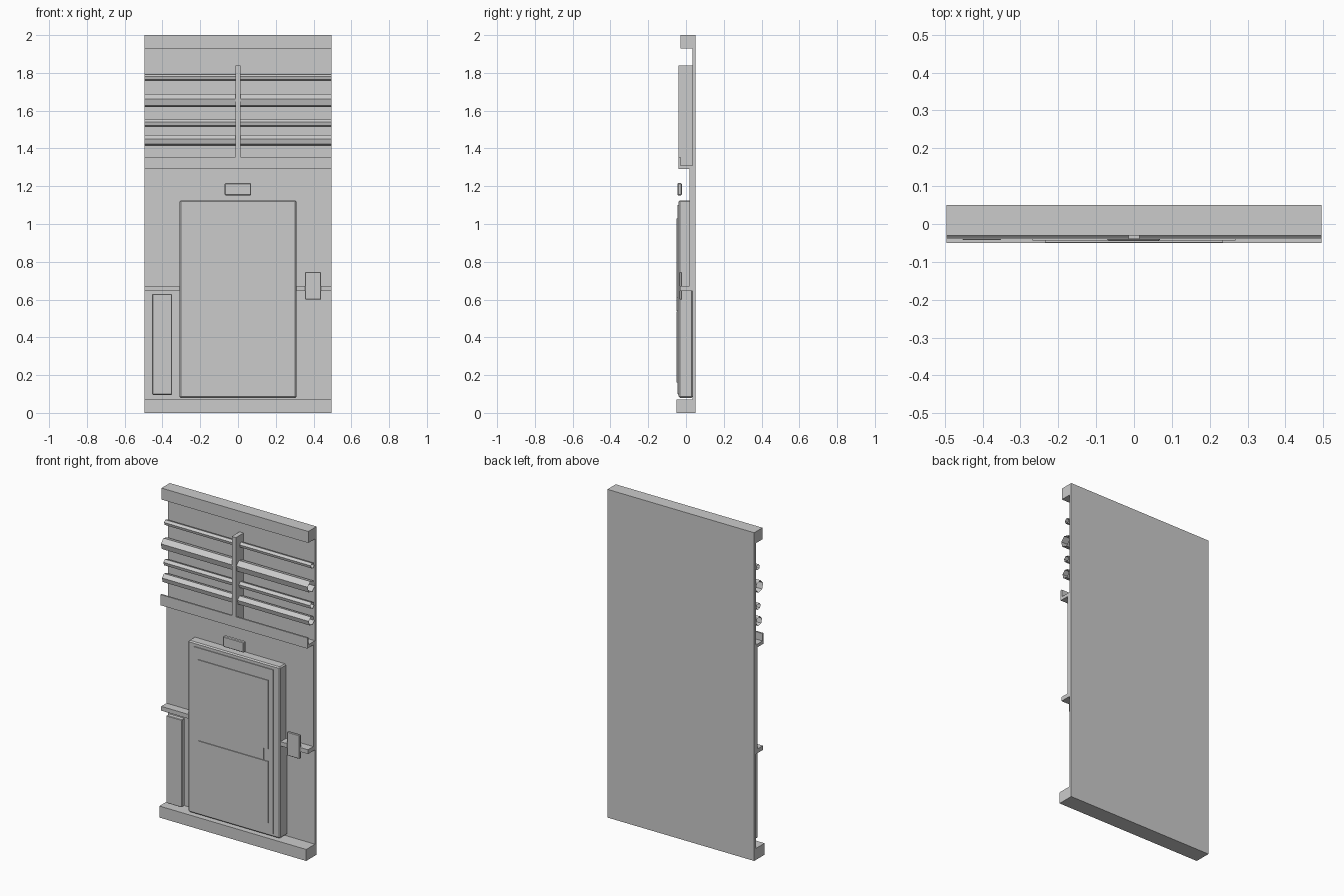
import bpy, bmesh, math
from mathutils import Vector

if "Cube" in bpy.data.objects:
    bpy.data.objects.remove(bpy.data.objects["Cube"])

grey = bpy.data.materials.new("plain_grey")
grey.diffuse_color = (0.6, 0.6, 0.6, 1)
grey.use_nodes = True
grey.node_tree.nodes["Principled BSDF"].inputs["Base Color"].default_value = grey.diffuse_color
HALF = 0.495  # half width of the wall section


def finish(name, bm):
    bmesh.ops.recalc_face_normals(bm, faces=bm.faces)
    mesh = bpy.data.meshes.new(name)
    bm.to_mesh(mesh)
    bm.free()
    mesh.materials.append(grey)
    obj = bpy.data.objects.new(name, mesh)
    bpy.context.collection.objects.link(obj)
    return obj


def prism(name, points, direction):
    """Extrude a flat outline along a direction."""
    bm = bmesh.new()
    face = bm.faces.new([bm.verts.new(p) for p in points])
    ext = bmesh.ops.extrude_face_region(bm, geom=[face])
    verts = [g for g in ext["geom"] if isinstance(g, bmesh.types.BMVert)]
    bmesh.ops.translate(bm, verts=verts, vec=Vector(direction))
    return finish(name, bm)


def box(name, x0, x1, y0, y1, z0, z1, chamfer=0):
    bm = bmesh.new()
    bmesh.ops.create_cube(bm, size=1)
    for v in bm.verts:
        v.co = (x1 if v.co.x > 0 else x0, y1 if v.co.y > 0 else y0, z1 if v.co.z > 0 else z0)
    if chamfer:
        bmesh.ops.bevel(bm, geom=bm.edges[:], offset=chamfer, segments=1,
                        affect='EDGES', profile=0.5)
    return finish(name, bm)


def open_pipe(name, y, z, r, sides=6):
    """Uncapped tube running along x."""
    bm = bmesh.new()
    rings = []
    for x in (-HALF, HALF):
        ring = []
        for i in range(sides):
            a = math.radians(15) + math.tau * i / sides
            ring.append(bm.verts.new((x, y - r * math.cos(a), z + r * math.sin(a))))
        rings.append(ring)
    for i in range(sides):
        j = (i + 1) % sides
        bm.faces.new((rings[0][i], rings[0][j], rings[1][j], rings[1][i]))
    return finish(name, bm)


# Wall with plinth, stepped face, cable tray and top cap in one profile (y, z)
profile = [(0.05, 0), (0.05, 2), (-0.03, 2), (-0.03, 1.93), (0.034, 1.93),
           (0.034, 1.31), (-0.03, 1.31), (-0.03, 1.355), (-0.04, 1.355),
           (-0.04, 1.29), (0.018, 1.29), (0.018, 0.66), (0.034, 0.66),
           (0.034, 0.07), (-0.05, 0.07), (-0.05, 0)]
prism("wall", [(-HALF, y, z) for y, z in profile], (2 * HALF, 0, 0))

# Pipes and the bracket holding them
for i, (y, z, r) in enumerate([(0.012, 1.776, 0.017), (-0.001, 1.653, 0.036),
                               (0.008, 1.535, 0.02), (0.002, 1.443, 0.028)]):
    open_pipe(f"pipe_{i + 1}", y, z, r)
box("pipe_bracket", -0.014, 0.014, -0.04, 0.035, 1.31, 1.838)

# Side rails
for side, s in (("left", -1), ("right", 1)):
    xs = sorted((s * 0.3, s * HALF))
    box(f"rail_{side}", *xs, -0.033, 0.036, 0.645, 0.671)

# Door frame, raised panel and split leaf with a handle notch
box("door_frame", -0.31, 0.31, -0.039, 0.036, 0.08, 1.125, 0.007)
box("door_panel", -0.268, 0.268, -0.044, -0.03, 0.1, 1.1)
box("door_leaf_lower", -0.235, 0.235, -0.049, -0.04, 0.16, 0.536)
leaf = [(-0.235, 0.54), (0.205, 0.54), (0.205, 0.61), (0.235, 0.61),
        (0.235, 1.03), (-0.235, 1.03)]
prism("door_leaf_upper", [(x, -0.049, z) for x, z in leaf], (0, 0.009, 0))

# Fittings standing off the wall
box("door_light", -0.071, 0.069, -0.045, -0.022, 1.152, 1.216, 0.004)
box("door_control", 0.355, 0.44, -0.036, -0.02, 0.6, 0.745, 0.003)
box("side_cabinet", -0.454, -0.35, -0.042, -0.01, 0.096, 0.63, 0.003)
